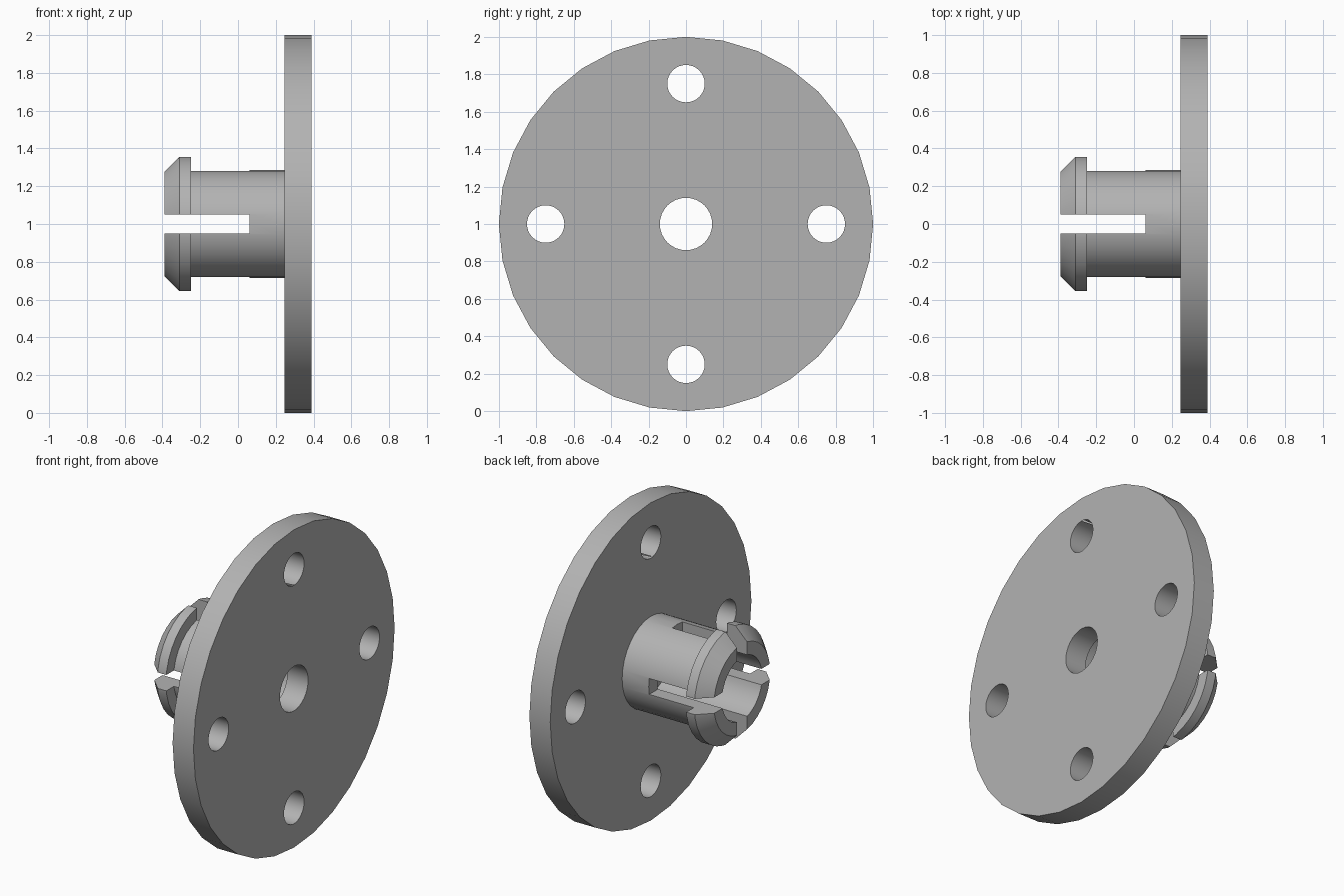
import bpy, bmesh, math
from mathutils import Matrix, Vector

old = bpy.data.objects.get("Cube")
if old:
    bpy.data.objects.remove(old, do_unlink=True)

SEG = 32
AXIS_Z = 1.0

grey = bpy.data.materials.new("light grey")
grey.use_nodes = True
grey.diffuse_color = (0.45, 0.45, 0.45, 1)
grey.node_tree.nodes["Principled BSDF"].inputs["Base Color"].default_value = (0.45, 0.45, 0.45, 1)


def make_object(name, bm):
    bmesh.ops.recalc_face_normals(bm, faces=bm.faces)
    mesh = bpy.data.meshes.new(name)
    bm.to_mesh(mesh)
    bm.free()
    mesh.materials.append(grey)
    obj = bpy.data.objects.new(name, mesh)
    bpy.context.collection.objects.link(obj)
    return obj


def lathe(name, profile):
    """Revolve a closed (x, radius) profile around the hub axis."""
    bm = bmesh.new()
    rings = []
    for i in range(SEG):
        a = math.tau * i / SEG
        rings.append([bm.verts.new((x, r * math.cos(a), AXIS_Z + r * math.sin(a)))
                      for x, r in profile])
    n = len(profile)
    for i in range(SEG):
        a, b = rings[i], rings[(i + 1) % SEG]
        for j in range(n):
            k = (j + 1) % n
            bm.faces.new((a[j], a[k], b[k], b[j]))
    return make_object(name, bm)


def cut(obj, cutter):
    cutter.hide_render = True
    mod = obj.modifiers.new("cut", "BOOLEAN")
    mod.operation = "DIFFERENCE"
    mod.solver = "EXACT"
    mod.object = cutter
    bpy.context.view_layer.objects.active = obj
    bpy.ops.object.modifier_apply(modifier=mod.name)
    bpy.data.objects.remove(cutter, do_unlink=True)


# One-piece flange with hollow hub and snap-fit head
body = lathe("flanged_clip_hub", [
    (0.39, 0.14), (0.39, 1.0), (0.245, 1.0), (0.245, 0.285),
    (-0.25, 0.285), (-0.25, 0.36), (-0.31, 0.36), (-0.39, 0.28),
    (-0.39, 0.20), (0.245, 0.20), (0.245, 0.14)])

# Four bolt holes through the flange
for i in range(4):
    a = math.tau * i / 4
    bm = bmesh.new()
    place = Matrix.Translation((0.32, 0.75 * math.cos(a), AXIS_Z + 0.75 * math.sin(a)))
    bmesh.ops.create_cone(bm, cap_ends=True, segments=SEG, radius1=0.1, radius2=0.1,
                          depth=0.4, matrix=place @ Matrix.Rotation(math.pi / 2, 4, "Y"))
    cut(body, make_object("bolt_hole_cutter", bm))

# Two crossing slots that split the hub into four fingers
for size in ((0.56, 0.1, 1.0), (0.56, 1.0, 0.1)):
    bm = bmesh.new()
    place = Matrix.Translation((-0.22, 0, AXIS_Z)) @ Matrix.Diagonal(Vector((*size, 1)))
    bmesh.ops.create_cube(bm, size=1, matrix=place)
    cut(body, make_object("slot_cutter", bm))

# Smooth round walls, sharp rims
bpy.ops.object.select_all(action="DESELECT")
body.select_set(True)
bpy.context.view_layer.objects.active = body
bpy.ops.object.shade_smooth_by_angle(angle=math.radians(30))
